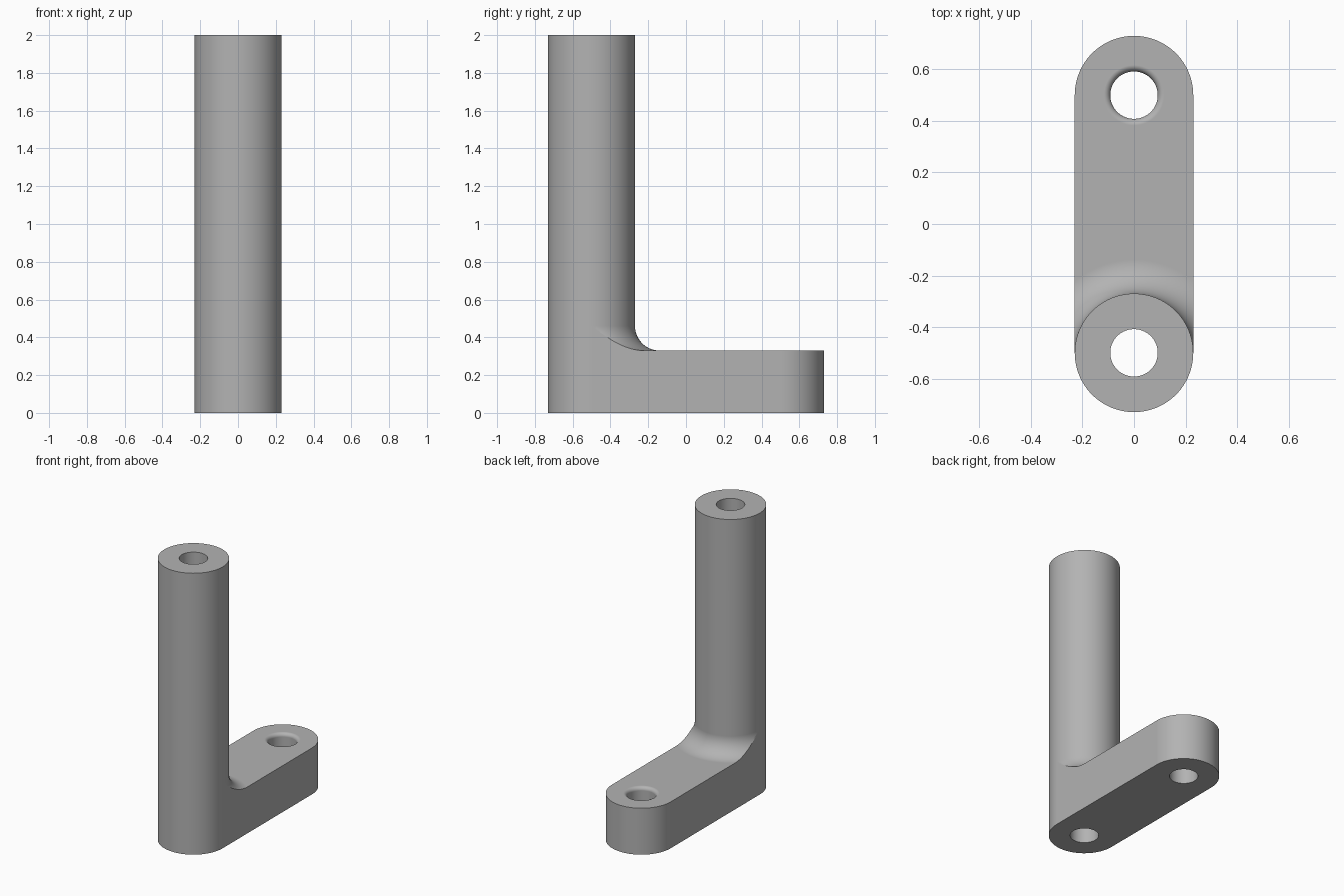
import bpy, bmesh
from math import sin, cos, pi, asin

if "Cube" in bpy.data.objects:
    bpy.data.objects.remove(bpy.data.objects["Cube"], do_unlink=True)

R = 0.23          # outer radius of post and arm end
BORE = 0.092      # radius of both holes
Y = 0.5           # hole centres at y = -Y and y = +Y
ARM = 0.33        # arm thickness
TOP = 2.0         # post height
FILLET = 0.13     # blend between post and arm
RIM = 0.025       # rounded rim of the arm hole
N = 48            # segments per half circle
STEPS = 14        # segments across the blend

grey = bpy.data.materials.new("plain_grey")
grey.use_nodes = True
colour = (0.45, 0.45, 0.45, 1)
grey.diffuse_color = colour
grey.node_tree.nodes["Principled BSDF"].inputs["Base Color"].default_value = colour


def make_object(name, bm):
    bmesh.ops.recalc_face_normals(bm, faces=bm.faces)
    mesh = bpy.data.meshes.new(name)
    bm.to_mesh(mesh)
    bm.free()
    mesh.materials.append(grey)
    obj = bpy.data.objects.new(name, mesh)
    bpy.context.collection.objects.link(obj)
    return obj


def arc(bm, cy, z, side, r=R):
    """Arc from -x to +x, bulging to the back (side 1) or front (side -1)."""
    reach = pi / 2 if r <= R else asin(R / r)
    angles = [reach * (2 * i / N - 1) for i in range(N + 1)]
    return [bm.verts.new((r * sin(a), cy + side * r * cos(a), z)) for a in angles]


def bridge(bm, a, b):
    for i in range(len(a) - 1):
        bm.faces.new((a[i], a[i + 1], b[i + 1], b[i]))


def lathe(name, cy, profile):
    """Round cutter from (radius, height) pairs."""
    bm = bmesh.new()
    rings = [[bm.verts.new((r * cos(pi * i / N), cy + r * sin(pi * i / N), z))
              for i in range(2 * N)] for r, z in profile]
    for a, b in zip(rings, rings[1:]):
        bridge(bm, a + a[:1], b + b[:1])
    bm.faces.new(rings[0])
    bm.faces.new(rings[-1])
    obj = make_object(name, bm)
    obj.hide_render = True
    return obj


# Blend surface, from the post down to the arm top
bm = bmesh.new()
blend = []
for k in range(STEPS + 1):
    t = pi / 2 * k / STEPS
    blend.append(arc(bm, -Y, ARM + FILLET * (1 - sin(t)), 1, R + FILLET * (1 - cos(t))))
for a, b in zip(blend, blend[1:]):
    bridge(bm, a, b)


# Front half of the post, sharing its end vertices with the back half
def front_arc(z, left, right):
    row = arc(bm, -Y, z, -1)
    for old in (row[0], row[-1]):
        bm.verts.remove(old)
    return [left] + row[1:-1] + [right]


post_top = arc(bm, -Y, TOP, 1)
bridge(bm, blend[0], post_top)
low = [bm.verts.new((s * R, -Y, 0)) for s in (-1, 1)]
front = [front_arc(0, *low),
         front_arc(ARM + FILLET, blend[0][0], blend[0][-1]),
         front_arc(TOP, post_top[0], post_top[-1])]
for a, b in zip(front, front[1:]):
    bridge(bm, a, b)
bm.faces.new(post_top + front[2][-2:0:-1])

# Arm: rounded end, top, underside and flat sides
end_low, end_high = arc(bm, Y, 0, 1), arc(bm, Y, ARM, 1)
bridge(bm, end_low, end_high)
bm.faces.new(blend[-1] + end_high[::-1])
bm.faces.new(front[0] + end_low[::-1])
for e in (0, -1):
    bm.faces.new([front[0][e], end_low[e], end_high[e]] + [row[e] for row in blend[::-1]])
bracket = make_object("bracket", bm)

# Holes: a straight bore through the post, a round-rimmed one through the arm
rim = [(BORE + RIM * (1 - cos(pi / 16 * i)), ARM - RIM + RIM * sin(pi / 16 * i))
       for i in range(9)]
cutters = [lathe("post_bore_cutter", -Y, [(BORE, -0.1), (BORE, TOP + 0.1)]),
           lathe("arm_hole_cutter", Y, [(BORE, -0.1)] + rim + [(BORE + RIM, ARM + 0.1)])]
for cutter in cutters:
    mod = bracket.modifiers.new(cutter.name, "BOOLEAN")
    mod.operation = "DIFFERENCE"
    mod.solver = "EXACT"
    mod.object = cutter

bpy.ops.object.select_all(action="DESELECT")
bracket.select_set(True)
bpy.context.view_layer.objects.active = bracket
for cutter in cutters:
    bpy.ops.object.modifier_apply(modifier=cutter.name)
    bpy.data.objects.remove(cutter, do_unlink=True)

# Smooth curved walls, crisp edges, flat faces kept flat
bpy.ops.object.shade_smooth_by_angle(angle=pi / 9)
weighted = bracket.modifiers.new("flat_face_normals", "WEIGHTED_NORMAL")
weighted.keep_sharp = True
